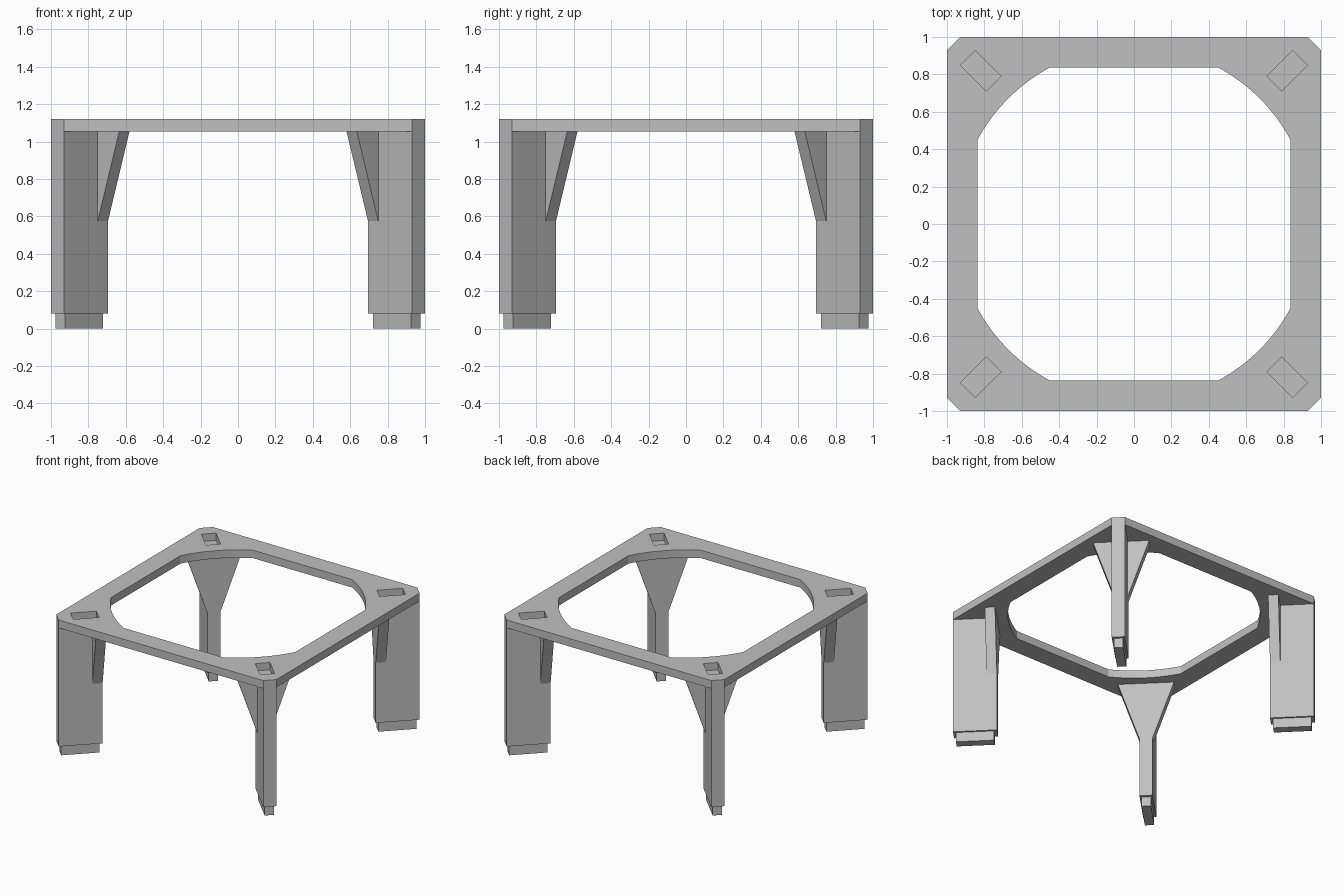
import bpy, bmesh, math
from mathutils import Vector

if "Cube" in bpy.data.objects:
    bpy.data.objects.remove(bpy.data.objects["Cube"], do_unlink=True)

grey = bpy.data.materials.new("plain grey")
grey.use_nodes = True
grey.diffuse_color = (0.53, 0.53, 0.53, 1)
grey.node_tree.nodes["Principled BSDF"].inputs["Base Color"].default_value = grey.diffuse_color

PLATE_BOTTOM, PLATE_TOP = 1.055, 1.12
FOOT_TOP = 0.08


def diag(u, t, z):
    """Corner coordinates: u runs out along the diagonal, t across it."""
    return Vector((u - t, u + t, z))


def prism(name, base, offset, angle=0.0):
    """Extrude the polygon base by offset, then turn it about z."""
    bm = bmesh.new()
    face = bm.faces.new([bm.verts.new(p) for p in base])
    new = bmesh.ops.extrude_face_region(bm, geom=[face])["geom"]
    bmesh.ops.translate(bm, vec=offset, verts=[g for g in new if isinstance(g, bmesh.types.BMVert)])
    bmesh.ops.recalc_face_normals(bm, faces=bm.faces)
    mesh = bpy.data.meshes.new(name)
    bm.to_mesh(mesh)
    bm.free()
    mesh.materials.append(grey)
    obj = bpy.data.objects.new(name, mesh)
    bpy.context.collection.objects.link(obj)
    obj.rotation_euler.z = angle
    return obj


def diag_box(name, u0, u1, half, z0, z1, angle):
    base = [diag(u, t, z0) for u, t in ((u0, -half), (u1, -half), (u1, half), (u0, half))]
    return prism(name, base, Vector((0, 0, z1 - z0)), angle)


def cut(target, cutter):
    cutter.hide_render = True
    mod = target.modifiers.new("cut", "BOOLEAN")
    mod.operation = "DIFFERENCE"
    mod.solver = "EXACT"
    mod.object = cutter
    bpy.context.view_layer.objects.active = target
    bpy.ops.object.modifier_apply(modifier=mod.name)
    bpy.data.objects.remove(cutter, do_unlink=True)


def turned(points, z):
    """Repeat one corner's outline points around all four corners."""
    out = []
    for k in range(4):
        c, s = round(math.cos(k * math.pi / 2)), round(math.sin(k * math.pi / 2))
        out += [Vector((c * x - s * y, s * x + c * y, z)) for x, y in points]
    return out


# Top frame with clipped corners
frame = prism("top_frame", turned([(1, 0.93), (0.93, 1)], PLATE_BOTTOM),
              Vector((0, 0, PLATE_TOP - PLATE_BOTTOM)))

# Opening: a square whose corners are rounded by a larger circle
radius, side = 0.95, 0.837
start = math.acos(side / radius)
steps = 16
arc = []
for i in range(steps + 1):
    a = start + (math.pi / 2 - 2 * start) * i / steps
    arc.append((radius * math.cos(a), radius * math.sin(a)))
cut(frame, prism("opening_cutter", turned(arc, 0.9), Vector((0, 0, 0.4))))

corners = ("back_left", "back_right", "front_right", "front_left")
for k, corner in enumerate(corners):
    angle = k * math.pi / 2
    # Stacking socket in the top
    cutter = diag_box("socket_cutter", 0.75, 0.888, 0.039, PLATE_TOP - 0.06, 1.3, angle)
    bpy.context.view_layer.update()
    cut(frame, cutter)
    # Leg and its peg foot
    diag_box(corner + "_leg", 0.73, 0.965, 0.035, FOOT_TOP, PLATE_BOTTOM, angle)
    diag_box(corner + "_foot", 0.746, 0.95, 0.025, 0, FOOT_TOP, angle)
    # Flared gusset on the inner edge of the leg
    base = [diag(0.73, t, z) for t, z in ((-0.035, 0.575), (0.035, 0.575),
                                          (0.15, PLATE_BOTTOM), (-0.15, PLATE_BOTTOM))]
    prism(corner + "_gusset", base, diag(0.055, 0, 0), angle)
